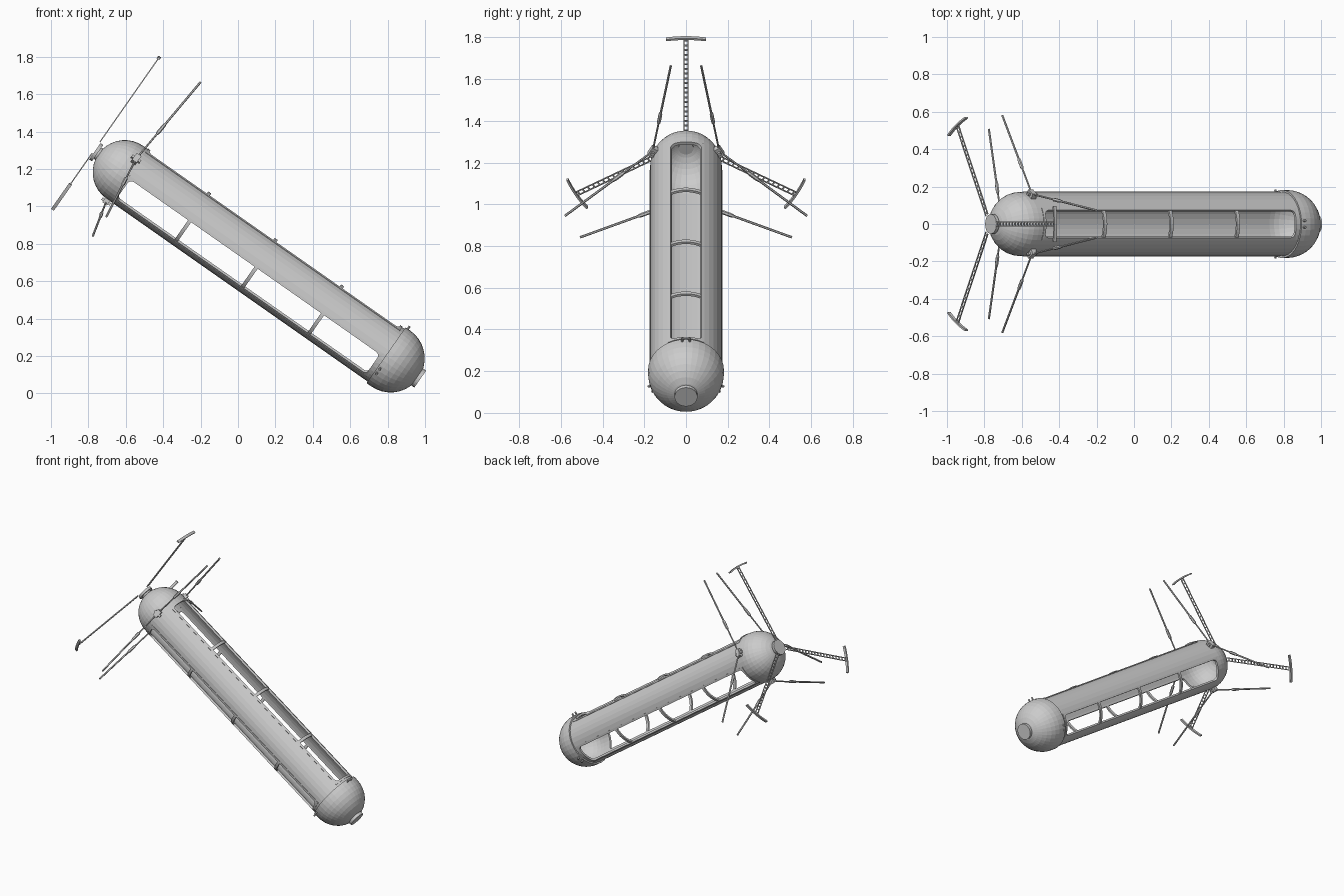
import bpy, bmesh
from math import sin, cos, pi, radians
from mathutils import Matrix, Vector

cube = bpy.data.objects.get("Cube")
if cube:
    bpy.data.objects.remove(cube, do_unlink=True)

grey = bpy.data.materials.new("hull_grey")
grey.use_nodes = True
COLOUR = (0.6, 0.6, 0.6, 1)
grey.diffuse_color = COLOUR
grey.node_tree.nodes["Principled BSDF"].inputs["Base Color"].default_value = COLOUR

# The station is built along local x, then tilted nose-down
TILT = Matrix.Translation((-0.605, 0, 1.182)) @ Matrix.Rotation(radians(35), 4, 'Y')
LENGTH, R_OUT, R_IN, R_CAP = 1.735, 0.172, 0.160, 0.182
WIN_START, WIN_END = 0.03, 1.69
SEGS = 36


def finish(bm, name, roll=0.0):
    bmesh.ops.remove_doubles(bm, verts=bm.verts, dist=1e-5)
    bmesh.ops.recalc_face_normals(bm, faces=bm.faces)
    mesh = bpy.data.meshes.new(name)
    bm.to_mesh(mesh)
    bm.free()
    mesh.materials.append(grey)
    obj = bpy.data.objects.new(name, mesh)
    bpy.context.collection.objects.link(obj)
    obj.matrix_world = TILT @ Matrix.Rotation(radians(roll), 4, 'X')
    return obj


def copies(obj, rolls):
    """Linked copies of a part turned around the long axis."""
    for i, roll in enumerate(rolls):
        dup = bpy.data.objects.new(f"{obj.name}_{i + 2}", obj.data)
        bpy.context.collection.objects.link(dup)
        dup.matrix_world = obj.matrix_world @ Matrix.Rotation(radians(roll), 4, 'X')


def skin(bm, rings, close_rings=False):
    """Quads between successive closed loops of points."""
    loops = [[bm.verts.new(p) for p in ring] for ring in rings]
    pairs = list(zip(loops, loops[1:]))
    if close_rings:
        pairs.append((loops[-1], loops[0]))
    for a, b in pairs:
        n = len(a)
        for i in range(n):
            j = (i + 1) % n
            bm.faces.new((a[i], a[j], b[j], b[i]))
    return loops


def lathe(bm, profile, n=SEGS, matrix=Matrix()):
    """Spin (x, radius) points around x."""
    rings = [[matrix @ Vector((x, max(r, 1e-6) * cos(2 * pi * i / n), max(r, 1e-6) * sin(2 * pi * i / n)))
              for i in range(n)] for x, r in profile]
    skin(bm, rings)


def box(bm, centre, size):
    m = Matrix.Translation(centre) @ Matrix.Diagonal((*size, 1))
    bmesh.ops.create_cube(bm, size=1, matrix=m)


def sector(bm, x0, x1, half, r0, r1, steps):
    """Curved slab centred on the local top, spanning +-half degrees."""
    rings = []
    for i in range(steps + 1):
        a = radians(90 - half + 2 * half * i / steps)
        rings.append([(x, r * cos(a), r * sin(a)) for x, r in ((x0, r0), (x1, r0), (x1, r1), (x0, r1))])
    loops = skin(bm, rings)
    bm.faces.new(loops[0])
    bm.faces.new(loops[-1])


def arc(centre, radius, side, steps=9):
    return [(centre + side * radius * sin(pi / 2 * i / steps), radius * cos(pi / 2 * i / steps))
            for i in range(steps + 1)]


# Hollow rounded end caps
bm = bmesh.new()
lathe(bm, arc(0, R_OUT, -1)[::-1] + [(WIN_START, R_OUT), (WIN_START, R_IN)] + arc(0, R_IN, -1))
finish(bm, "upper_end_cap")

bm = bmesh.new()
lathe(bm, arc(LENGTH, R_CAP, 1)[::-1] + [(1.705, R_CAP), (1.705, R_OUT), (WIN_END, R_OUT), (WIN_END, R_IN)]
      + arc(LENGTH, R_IN, 1))
finish(bm, "lower_end_cap")

# Docking discs on both ends
bm = bmesh.new()
lathe(bm, [(-0.15, 0), (-0.15, 0.036), (-0.178, 0.036), (-0.178, 0.053), (-0.196, 0.053), (-0.196, 0)], 24)
finish(bm, "upper_docking_disc")
bm = bmesh.new()
lathe(bm, [(1.88, 0), (1.88, 0.055), (1.928, 0.055), (1.928, 0)], 24)
finish(bm, "lower_docking_disc")

# Three solid hull strips
bm = bmesh.new()
sector(bm, WIN_START, WIN_END, 30, R_IN, R_OUT, 6)
copies(finish(bm, "hull_strip", -60), (120, 240))


# Three window frames with rounded inner corners
def frame_loop(inset, corner, radius):
    half = radians(30) * R_OUT - inset
    x0, x1 = WIN_START + inset, WIN_END - inset
    pts = []
    centres = ((x1 - corner, half - corner), (x0 + corner, half - corner),
               (x0 + corner, corner - half), (x1 - corner, corner - half))
    for k, (cx, cy) in enumerate(centres):
        for i in range(6):
            a = pi / 2 * (k + i / 5)
            pts.append((cx + corner * cos(a), cy + corner * sin(a)))
        if k % 2:                       # subdivide the curved end bars
            nx, ny = centres[(k + 1) % 4]
            start = pts[-1]
            for i in range(1, 6):
                pts.append((start[0], cy + (ny - cy) * i / 6))
    return [(x, radius * sin(u / R_OUT), radius * cos(u / R_OUT)) for x, u in pts]


bm = bmesh.new()
R_FRAME = R_OUT + 0.003
skin(bm, [frame_loop(0, 0.004, R_IN), frame_loop(0, 0.004, R_FRAME),
          frame_loop(0.015, 0.025, R_FRAME), frame_loop(0.015, 0.025, R_IN)], close_rings=True)
copies(finish(bm, "window_frame"), (120, 240))

# Cross ribs over each window
bm = bmesh.new()
for k in (1, 2, 3):
    x = LENGTH * k / 4
    sector(bm, x - 0.010, x + 0.010, 29, R_IN, R_OUT, 8)
copies(finish(bm, "window_ribs"), (120, 240))

# Ladder masts with curved crossbars behind the upper end
bm = bmesh.new()
MAST_X, MAST_LOW, MAST_TOP = -0.202, 0.055, 0.608
for side in (-1, 1):
    box(bm, (MAST_X, side * 0.0105, (MAST_LOW + MAST_TOP) / 2), (0.006, 0.005, MAST_TOP - MAST_LOW))
RUNGS = 20
for i in range(RUNGS):
    z = MAST_LOW + (MAST_TOP - MAST_LOW) * (i + 0.5) / RUNGS
    box(bm, (MAST_X, 0, z), (0.006, 0.021, 0.007))
sector(bm, MAST_X - 0.009, MAST_X + 0.009, 9, 0.604, 0.614, 8)
copies(finish(bm, "ladder_mast"), (120, 240))

# Hubs on the hull strips, each with two long spars
bm = bmesh.new()
root = Vector((0.008, 0, 0.185))
box(bm, root, (0.03, 0.05, 0.03))
box(bm, root, (0.055, 0.016, 0.016))
spar = ((0, 0), (0, 0.005), (0.32, 0.005), (0.34, 0.010), (0.43, 0.010), (0.46, 0.006), (1, 0.006), (1, 0))
for side in (-1, 1):
    a = side * radians(53.4)
    tip = Vector((0.055, 0.632 * sin(a), 0.632 * cos(a)))
    run = tip - root
    m = Matrix.Translation(root) @ run.to_track_quat('X', 'Z').to_matrix().to_4x4()
    lathe(bm, [(t * run.length, r) for t, r in spar], 6, m)
copies(finish(bm, "spar_hub", -60), (120, 240))

# Paired pegs on the lower cap rim
bm = bmesh.new()
for side in (-1, 1):
    m = Matrix.Translation((1.72, side * 0.017, 0.172)) @ Matrix.Rotation(-pi / 2, 4, 'Y')
    lathe(bm, [(0, 0), (0, 0.006), (0.028, 0.006), (0.028, 0)], 8, m)
copies(finish(bm, "rim_pegs"), (120, 240))
